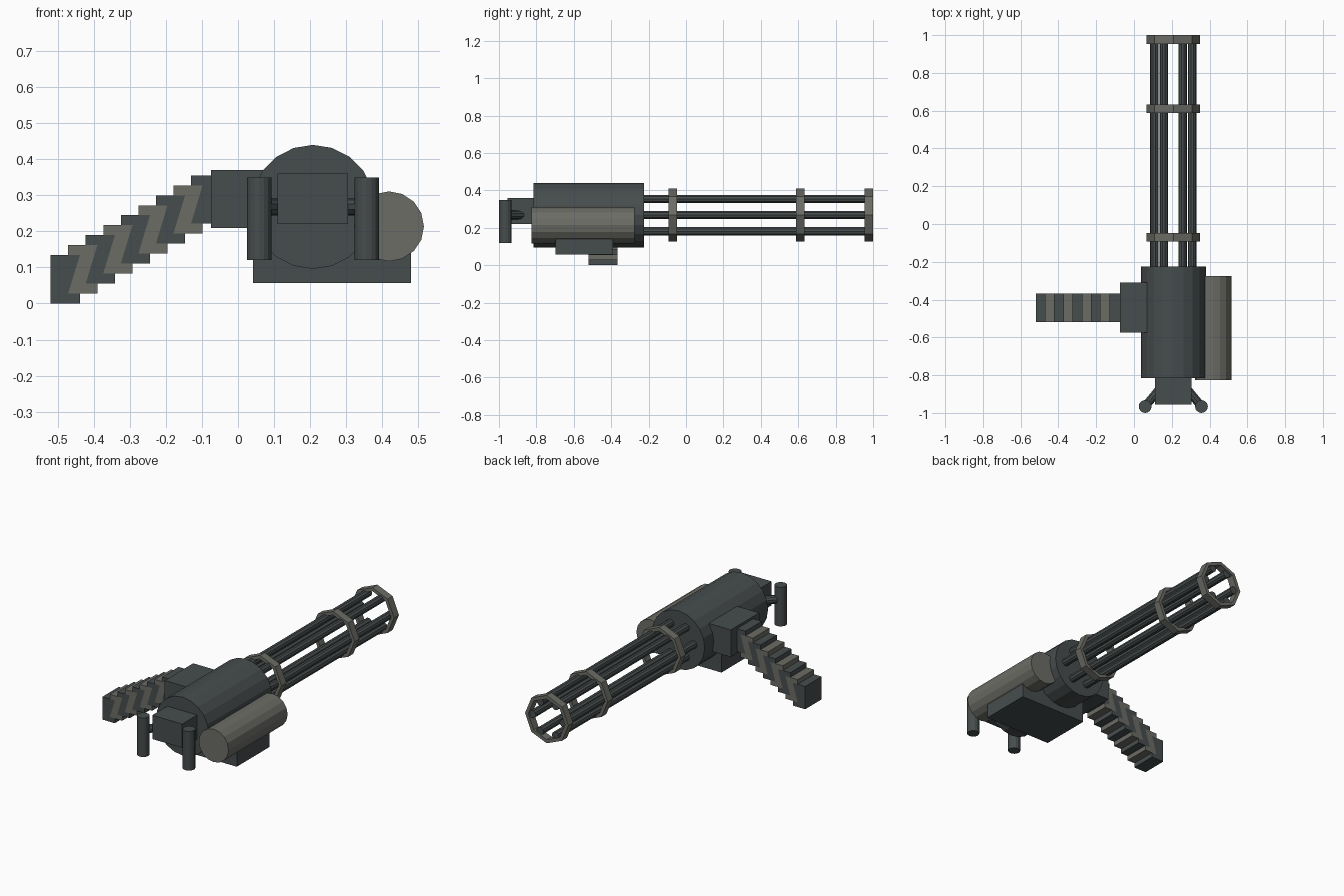
import bpy, bmesh
from math import cos, sin, pi
from mathutils import Vector

cube = bpy.data.objects.get("Cube")
if cube:
    bpy.data.objects.remove(cube)


def material(name, rgb):
    m = bpy.data.materials.new(name)
    m.use_nodes = True
    m.diffuse_color = (*rgb, 1)
    bsdf = m.node_tree.nodes["Principled BSDF"]
    bsdf.inputs["Base Color"].default_value = (*rgb, 1)
    bsdf.inputs["Roughness"].default_value = 0.8
    return m


DARK = material("dark gunmetal", (0.062, 0.073, 0.074))
GREY = material("warm grey metal", (0.15, 0.15, 0.133))
CX, CZ = 0.208, 0.268      # barrel axis


def finish(name, bm, mat):
    bmesh.ops.recalc_face_normals(bm, faces=bm.faces)
    mesh = bpy.data.meshes.new(name)
    bm.to_mesh(mesh)
    bm.free()
    mesh.materials.append(mat)
    obj = bpy.data.objects.new(name, mesh)
    bpy.context.collection.objects.link(obj)
    return obj


def prism(name, profile, y0, y1, mat):
    """Extrude an (x, z) outline along y."""
    bm = bmesh.new()
    face = bm.faces.new([bm.verts.new((x, y0, z)) for x, z in profile])
    ext = bmesh.ops.extrude_face_region(bm, geom=[face])
    verts = [v for v in ext["geom"] if isinstance(v, bmesh.types.BMVert)]
    bmesh.ops.translate(bm, vec=(0, y1 - y0, 0), verts=verts)
    return finish(name, bm, mat)


def box(name, x0, x1, y0, y1, z0, z1, mat):
    return prism(name, [(x0, z0), (x1, z0), (x1, z1), (x0, z1)], y0, y1, mat)


def circle(x, z, r, sides):
    return [(x + r * cos(2 * pi * i / sides), z + r * sin(2 * pi * i / sides))
            for i in range(sides)]


def rod(name, a, b, r, sides, mat):
    """Cylinder between two points."""
    a, b = Vector(a), Vector(b)
    bm = bmesh.new()
    bmesh.ops.create_cone(bm, cap_ends=True, segments=sides, radius1=r,
                          radius2=r, depth=(b - a).length)
    turn = (b - a).to_track_quat('Z', 'Y').to_matrix()
    bmesh.ops.rotate(bm, matrix=turn, verts=bm.verts)
    bmesh.ops.translate(bm, vec=(a + b) / 2, verts=bm.verts)
    return finish(name, bm, mat)


def ring(name, y, width, outer, inner, sides, mat):
    """Faceted band around the barrel axis."""
    bm = bmesh.new()
    section = [(outer, y - width / 2), (outer, y + width / 2),
               (inner, y + width / 2), (inner, y - width / 2)]
    loops = []
    for i in range(sides):
        a = 2 * pi * i / sides
        loops.append([bm.verts.new((CX + r * cos(a), v, CZ + r * sin(a)))
                      for r, v in section])
    for i in range(sides):
        p, q = loops[i], loops[(i + 1) % sides]
        for j in range(4):
            k = (j + 1) % 4
            bm.faces.new((p[j], p[k], q[k], q[j]))
    return finish(name, bm, mat)


# Housing, side canister, base and rear block
prism("housing", circle(CX, CZ, 0.172, 20), -0.815, -0.225, DARK)
prism("side_canister", circle(0.419, 0.214, 0.097, 16), -0.825, -0.275, GREY)
box("base_box", 0.042, 0.48, -0.697, -0.39, 0.057, 0.2, DARK)
box("rear_block", 0.11, 0.305, -0.955, -0.8, 0.22, 0.36, DARK)

# Twin grips on slanted arms
for side, label in ((-1, "right"), (1, "left")):
    gx = CX + side * 0.149
    rod(label + "_grip", (gx, -0.966, 0.12), (gx, -0.966, 0.35), 0.034, 16, DARK)
    rod(label + "_grip_arm", (gx, -0.966, CZ),
        (CX + side * 0.07, -0.87, CZ), 0.024, 10, DARK)

# Six barrels held by three octagonal bands
for i in range(6):
    a = i * pi / 3
    prism(f"barrel_{i + 1}", circle(CX + 0.1 * cos(a), CZ + 0.1 * sin(a), 0.023, 10),
          -0.25, 0.99, DARK)
for i, y in enumerate((-0.07, 0.61, 0.977)):
    ring(f"barrel_band_{i + 1}", y, 0.046, 0.141, 0.12, 8, GREY)

# Feed box and stepped belt of interlocking links
box("feed_box", -0.075, 0.12, -0.575, -0.31, 0.21, 0.37, DARK)
W, H, SX, SZ = 0.081, 0.134, 0.0487, 0.0277
COUNT = 9
for i in range(COUNT):
    first, last = i == 0, i == COUNT - 1
    outline = [(0, 0), (W, 0)]
    if not last:
        outline += [(W, SZ), (SX, SZ)]
    outline += [(W, H), (0, H)]
    if not first:
        outline += [(0, H - SZ), (W - SX, H - SZ)]
    prism(f"belt_link_{i + 1}", [(x - 0.52 + i * SX, z + i * SZ) for x, z in outline],
          -0.52, -0.367, GREY if i % 2 else DARK)
